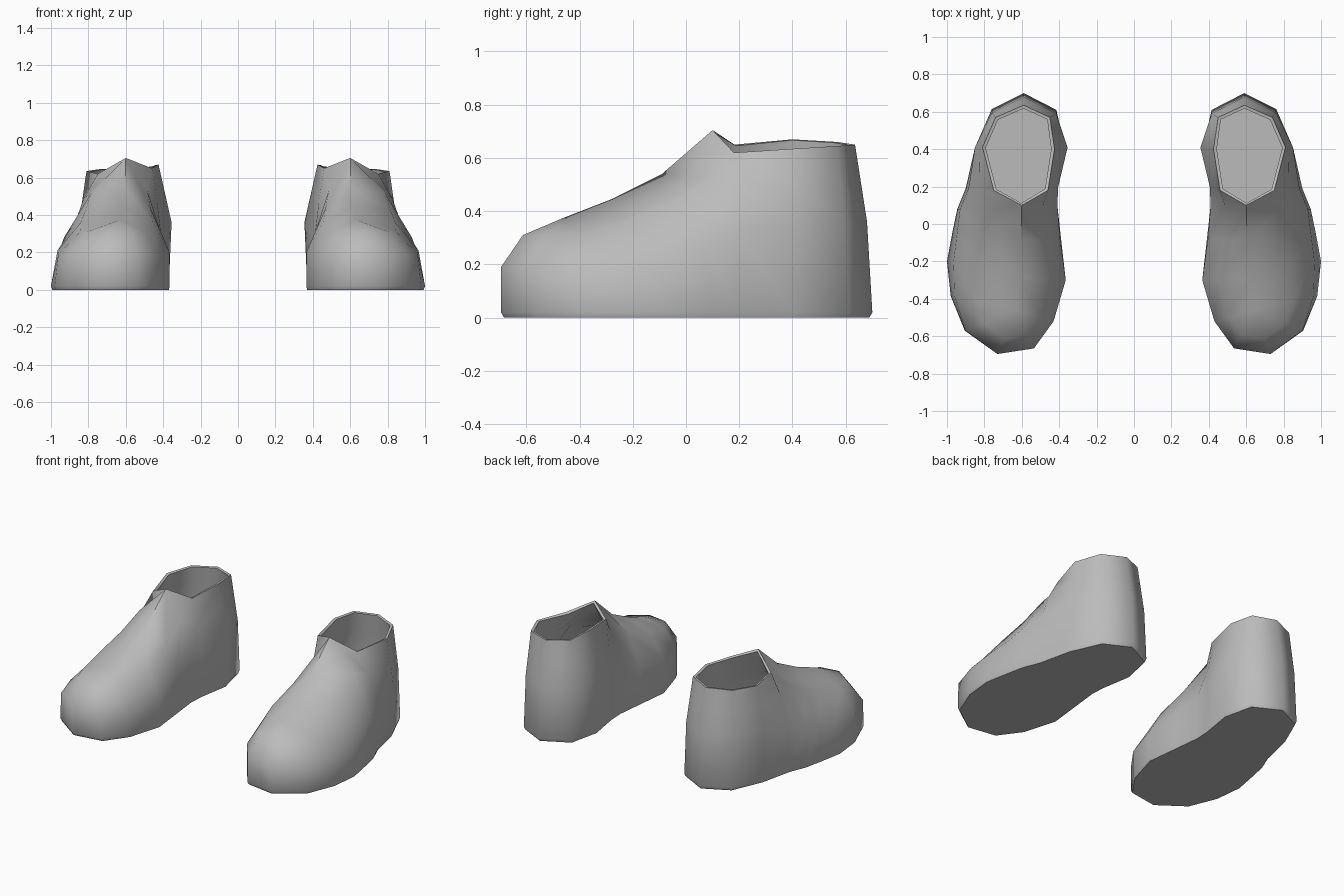
import bpy, bmesh, math
from mathutils import Vector

if "Cube" in bpy.data.objects:
    bpy.data.objects.remove(bpy.data.objects["Cube"])

grey = bpy.data.materials.new("shoe_grey")
grey.diffuse_color = (0.5, 0.5, 0.5, 1)
grey.use_nodes = True
grey.node_tree.nodes["Principled BSDF"].inputs["Base Color"].default_value = grey.diffuse_color

# Instep ridge, toe to tongue tip
RIDGE = [(.63, -.46, .375), (.62, -.28, .445), (.605, -.09, .54), (.60, .10, .705)]
# Ankle collar, inner side round the heel to the outer side
COLLAR = [(.46, .18, .65), (.425, .40, .67), (.45, .57, .66), (.59, .635, .65),
          (.74, .57, .645), (.81, .41, .635), (.75, .18, .62)]
TOPS = RIDGE + COLLAR
# Wall columns round the sole: x, y, x and height of the side bend, roundness, top point
COLUMNS = [
    (.535, -.665, .535, .19, .15, 0), (.43, -.52, .43, .19, .15, 0),
    (.365, -.30, .365, .20, .15, 1), (.39, -.08, .395, .25, .15, 2),
    (.41, .10, .41, .28, .10, 3), (.405, .20, .405, .30, 0, 4),
    (.37, .41, .355, .36, 0, 5), (.415, .61, .415, .36, 0, 6),
    (.59, .70, .59, .36, 0, 7), (.76, .615, .76, .36, 0, 8),
    (.85, .41, .85, .36, 0, 9), (.90, .19, .885, .32, .06, 10),
    (.945, .08, .93, .28, .06, 3), (.97, -.04, .945, .24, .12, 2),
    (1.0, -.20, .965, .21, .14, 1), (.98, -.385, .96, .19, .15, 0),
    (.905, -.57, .90, .19, .15, 0), (.73, -.695, .73, .19, .15, 0)]


def wall_column(x, y, bend_x, bend_z, roundness, top):
    """Points from the sole edge up to the ridge or collar."""
    end = Vector(TOPS[top])
    bend = Vector((bend_x, y - .02 if y > .6 else y, bend_z))
    t, u = .5 - roundness, .5 + roundness
    shoulder = bend.lerp(end, t)
    shoulder.z = bend.z + (end.z - bend.z) * u
    return [Vector((.63 + (x - .63) * .98, y * .983, 0)), Vector((x, y, .02)),
            bend, shoulder, end]


def shoe(name, side):
    bm = bmesh.new()
    cols = [[bm.verts.new((p.x * side, p.y, p.z)) for p in wall_column(*c)] for c in COLUMNS]
    # Walls and upper
    for i, a in enumerate(cols):
        b = cols[(i + 1) % len(cols)]
        for k in range(4):
            if k == 3 and COLUMNS[i][5] == COLUMNS[(i + 1) % len(cols)][5]:
                bm.faces.new((a[k], b[k], a[k + 1]))
            else:
                bm.faces.new((a[k], b[k], b[k + 1], a[k + 1]))
    # Sole
    bm.faces.new([c[0] for c in cols])
    bmesh.ops.remove_doubles(bm, verts=bm.verts[:], dist=.0005)
    bmesh.ops.recalc_face_normals(bm, faces=bm.faces[:])
    # The sole must face down
    if min(bm.faces, key=lambda f: f.calc_center_median().z).normal.z > 0:
        bmesh.ops.reverse_faces(bm, faces=bm.faces[:])
    mesh = bpy.data.meshes.new(name)
    bm.to_mesh(mesh)
    bm.free()
    mesh.materials.append(grey)
    obj = bpy.data.objects.new(name, mesh)
    bpy.context.collection.objects.link(obj)
    # Material thickness, growing inwards
    shell = obj.modifiers.new("thickness", 'SOLIDIFY')
    shell.thickness = .018
    shell.offset = -1
    bpy.ops.object.select_all(action='DESELECT')
    obj.select_set(True)
    bpy.context.view_layer.objects.active = obj
    bpy.ops.object.modifier_apply(modifier=shell.name)
    bpy.ops.object.shade_smooth_by_angle(angle=math.radians(60))


shoe("right_shoe", 1)
shoe("left_shoe", -1)
